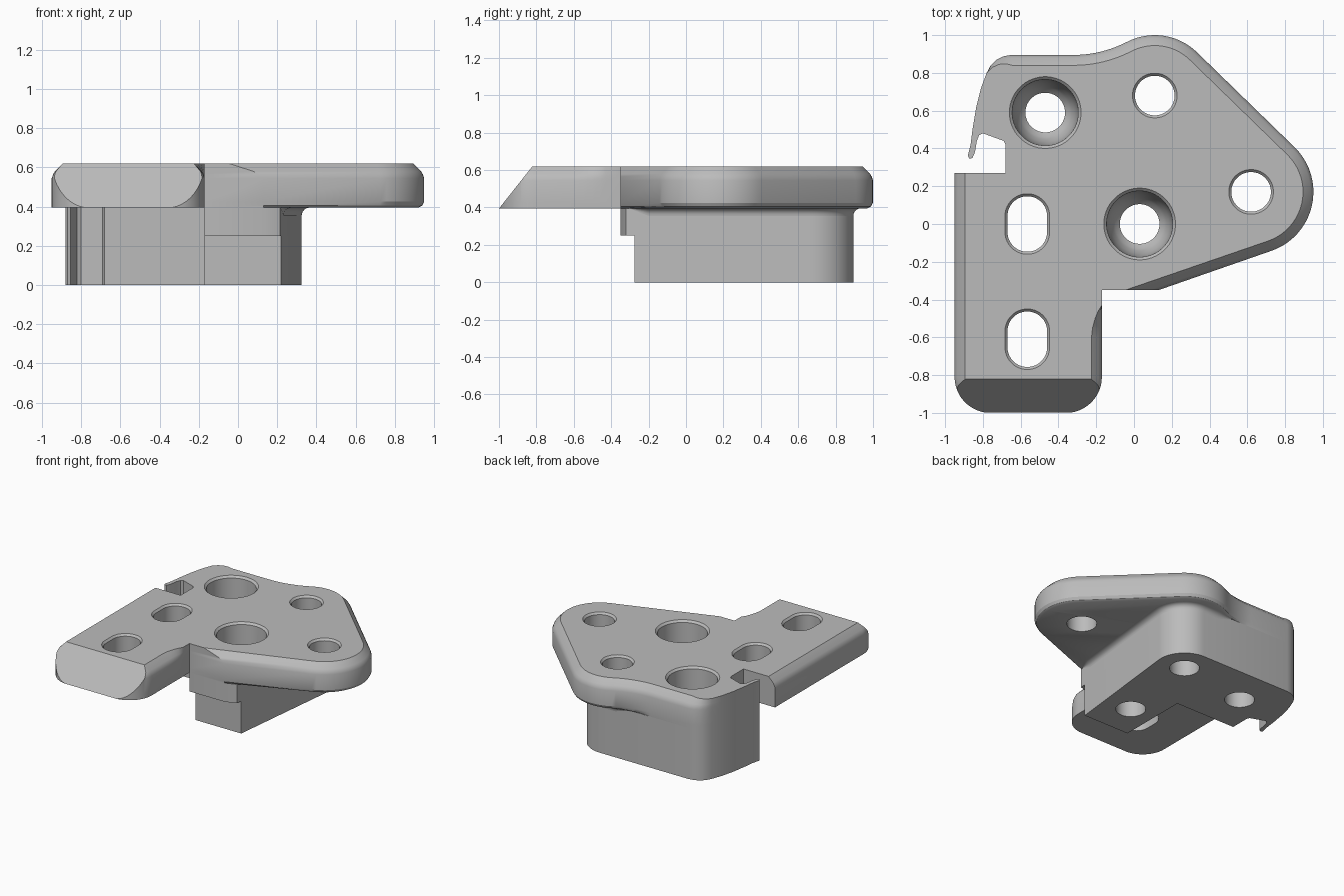
import bpy, bmesh, math
from mathutils import Vector

if "Cube" in bpy.data.objects:
    bpy.data.objects.remove(bpy.data.objects["Cube"])

TOP, UNDER, STEP = 0.62, 0.395, 0.25

grey = bpy.data.materials.new("plain grey")
grey.use_nodes = True
colour = (0.5, 0.5, 0.5, 1)
grey.diffuse_color = colour
grey.node_tree.nodes["Principled BSDF"].inputs["Base Color"].default_value = colour


def loft(bm, rings):
    """Skin a closed solid through rings that have equal point counts."""
    loops = [[bm.verts.new(p) for p in ring] for ring in rings]
    for a, b in zip(loops, loops[1:]):
        for i in range(len(a)):
            j = (i + 1) % len(a)
            bm.faces.new((a[i], a[j], b[j], b[i]))
    bm.faces.new(loops[0][::-1])
    bm.faces.new(loops[-1])


def finish(name, bm):
    bmesh.ops.recalc_face_normals(bm, faces=bm.faces)
    mesh = bpy.data.meshes.new(name)
    bm.to_mesh(mesh)
    bm.free()
    mesh.materials.append(grey)
    ob = bpy.data.objects.new(name, mesh)
    bpy.context.collection.objects.link(ob)
    return ob


def solid(name, rings):
    bm = bmesh.new()
    loft(bm, rings)
    return finish(name, bm)


def prism(name, outline, z0, z1):
    return solid(name, [[(x, y, z) for x, y in outline] for z in (z0, z1)])


def arc(cx, cy, r, a0, a1, n):
    angles = [math.radians(a0 + (a1 - a0) * i / n) for i in range(n + 1)]
    return [(cx + r * math.cos(a), cy + r * math.sin(a)) for a in angles]


# Shared back-left corner, thin hook and notch
corner = [(-0.65, 0.895), (-0.69, 0.888), (-0.73, 0.868), (-0.76, 0.838), (-0.78, 0.8)]
hook = [(-0.81, 0.72), (-0.835, 0.62), (-0.855, 0.5), (-0.865, 0.42), (-0.88, 0.36),
        (-0.87, 0.345), (-0.855, 0.35), (-0.842, 0.38), (-0.832, 0.44), (-0.82, 0.47),
        (-0.8, 0.48), (-0.69, 0.44), (-0.68, 0.42), (-0.68, 0.27)]

# Plate outline: each point has a top chamfer weight and an underside rounding weight
outline = []


def add(points, top, under):
    n = max(len(points) - 1, 1)
    for i, p in enumerate(points):
        t = top if not isinstance(top, tuple) else top[0] + (top[1] - top[0]) * i / n
        u = under if not isinstance(under, tuple) else under[0] + (under[1] - under[0]) * i / n
        outline.append((Vector(p), t, u))


wing_start, notch_corner = (0.13, -0.35), (-0.95, 0.27)
add([(-0.17, -0.35)], 0, 0)
add([wing_start], 1, 0)
add(arc(0.62, 0.17, 0.33, -71, 45.6, 20), 1, 1)
add(arc(0.11, 0.68, 0.32, 45.6, 117.5, 14), 1, 1)
add(arc(-0.32, 1.505, 0.61, 297.5, 270, 10)[1:], 1, (1, 0))
add(corner, (1, 0), 0)
add(hook, 0, 0)
add([notch_corner], 1, 0)
add(arc(-0.76, -0.81, 0.19, 180, 270, 12), 1, 0)
add(arc(-0.36, -0.81, 0.19, 270, 360, 12), 1, 0)
for y, weight in ((-0.6, 1), (-0.55, 0.9), (-0.5, 0.65), (-0.46, 0.35), (-0.43, 0)):
    add([(-0.17, y)], weight, 0)

# Inward direction of every outline point; two corners slide along their plain edge
inward = []
slides = {wing_start: Vector((-3.2, 0)), notch_corner: Vector((1, 0))}
for i, (p, t, u) in enumerate(outline):
    e0 = (p - outline[i - 1][0]).normalized()
    e1 = (outline[(i + 1) % len(outline)][0] - p).normalized()
    n0, n1 = Vector((-e0.y, e0.x)), Vector((-e1.y, e1.x))
    move = (n0 + n1) / max(1 + n0.dot(n1), 0.3)
    for key, slide in slides.items():
        if (p - Vector(key)).length < 1e-4:
            move = slide
    inward.append(move)


def plate_ring(z, inset, top):
    ring = []
    for (p, t, u), move in zip(outline, inward):
        q = p + move * inset * (t if top else u)
        ring.append((q.x, q.y, z))
    return ring


plate = solid("plate", [
    plate_ring(UNDER, 0.03, False), plate_ring(UNDER + 0.01, 0.011, False),
    plate_ring(UNDER + 0.03, 0, False), plate_ring(0.545, 0, True),
    plate_ring(0.565, 0.007, True), plate_ring(0.58, 0.016, True),
    plate_ring(TOP, 0.055, True)])

# Stepped block below the plate
side = arc(0.11, 0.68, 0.215, -6, 90, 16)
rest = side + corner + hook + [(-0.17, 0.27)]
lower = prism("lower_block", [(-0.17, -0.275), (0.22, -0.275)] + rest, 0, STEP)
upper = prism("upper_block", [(-0.17, -0.35), wing_start, (0.215, -0.32)] + rest, STEP, UNDER)

# Concave fillet where the block meets the wing
path = [(0.218, -0.3), (0.232, -0.2)] + side + [(-0.02, 0.895), (-0.15, 0.895)]
sections = []
for i, p in enumerate(path):
    a, b = Vector(path[max(i - 1, 0)]), Vector(path[min(i + 1, len(path) - 1)])
    d = (b - a).normalized()
    out = Vector((d.y, -d.x))
    r = 0.002 if i in (0, len(path) - 1) else 0.04
    ring = [(p[0], p[1], UNDER)]
    for k in range(7):
        ang = math.pi / 2 * k / 6
        q = Vector(p) + out * r * (1 - math.cos(ang))
        ring.append((q.x, q.y, UNDER - r * (1 - math.sin(ang))))
    sections.append(ring)
fillet = solid("wing_fillet", sections)

# Cutters: countersunk holes, plain holes, slots and the sloped front of the arm
bm = bmesh.new()


def hole(x, y, profile, stretch=0.0):
    rings = []
    for r, z in profile:
        ring = []
        for i in range(48):
            a = math.tau * (i + 0.5) / 48
            ring.append((x + r * math.cos(a),
                         y + r * math.sin(a) + math.copysign(stretch, math.sin(a)), z))
        rings.append(ring)
    loft(bm, rings)


deep = [(0.105, -0.1), (0.105, 0.2), (0.13, 0.225), (0.155, 0.28), (0.17, 0.36),
        (0.175, 0.605), (0.22, 0.65)]
plain = [(0.105, -0.1), (0.105, 0.605), (0.145, 0.65)]
for x, y in ((-0.47, 0.59), (0.03, 0)):
    hole(x, y, deep)
for x, y in ((0.11, 0.68), (0.62, 0.17)):
    hole(x, y, plain)
for y in (0, -0.61):
    hole(-0.565, y, plain, 0.042)
holes = finish("hole_cutter", bm)
wedge_profile = [(-1.08, 0.293), (-0.742, 0.72), (-1.08, 0.72)]
wedge = solid("front_slope_cutter", [[(x, y, z) for y, z in wedge_profile] for x in (-1.2, 0.1)])

cuts = ((plate, holes), (plate, wedge), (upper, holes), (lower, holes))
for target, cutter in cuts:
    cutter.hide_render = True
    mod = target.modifiers.new("cut", 'BOOLEAN')
    mod.operation, mod.solver, mod.object = 'DIFFERENCE', 'EXACT', cutter
    bpy.context.view_layer.objects.active = target
    bpy.ops.object.modifier_apply(modifier=mod.name)
for cutter in (holes, wedge):
    bpy.data.objects.remove(cutter)

# Smooth the curved walls and keep the hard edges
bpy.ops.object.select_all(action='DESELECT')
for ob in (plate, upper, lower, fillet):
    ob.select_set(True)
bpy.context.view_layer.objects.active = plate
bpy.ops.object.shade_smooth_by_angle(angle=math.radians(28))
